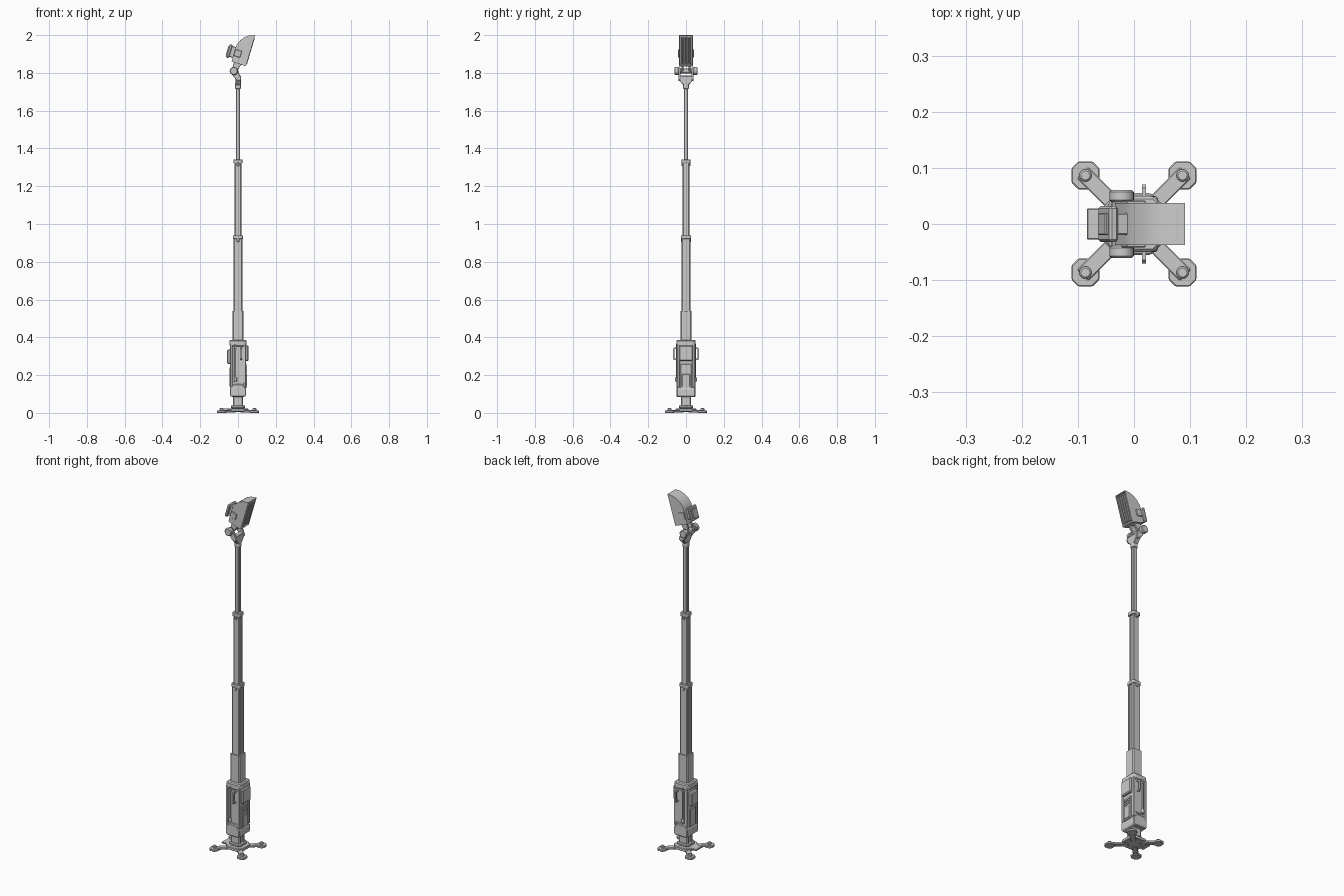
import bpy, bmesh, math
from mathutils import Vector, Matrix


def finish(name, bm, bevel=0.0, smooth=False):
    bmesh.ops.recalc_face_normals(bm, faces=bm.faces)
    me = bpy.data.meshes.new(name)
    bm.to_mesh(me)
    bm.free()
    ob = bpy.data.objects.new(name, me)
    bpy.context.collection.objects.link(ob)
    if smooth:
        bpy.context.view_layer.objects.active = ob
        ob.select_set(True)
        bpy.ops.object.shade_smooth_by_angle(angle=math.radians(35))
        ob.select_set(False)
    if bevel:
        m = ob.modifiers.new("bevel", 'BEVEL')
        m.width, m.segments, m.limit_method = bevel, 1, 'ANGLE'
    return ob


def box(name, c, s, bevel=0.0, ry=0.0, rz=0.0):
    bm = bmesh.new()
    M = Matrix.Translation(c) @ Matrix.Rotation(rz, 4, 'Z') @ Matrix.Rotation(ry, 4, 'Y')
    bmesh.ops.create_cube(bm, size=1, matrix=M @ Matrix.Diagonal((*s, 1)))
    return finish(name, bm, bevel)


def cyl(name, c, r, h, axis='Z', r2=None, seg=20, bevel=0.0):
    bm = bmesh.new()
    R = {'Z': Matrix(), 'Y': Matrix.Rotation(-math.pi / 2, 4, 'X'),
         'X': Matrix.Rotation(math.pi / 2, 4, 'Y')}[axis].to_4x4()
    bmesh.ops.create_cone(bm, cap_ends=True, segments=seg, radius1=r, radius2=r if r2 is None else r2,
                          depth=h, matrix=Matrix.Translation(c) @ R)
    return finish(name, bm, bevel, seg > 8)


def prism(name, pts, plane, a, b, bevel=0.0, inset=None, smooth=False):
    # extrude a 2D outline along the axis missing from 'plane'
    put = {'xy': lambda p, q, t: (p, q, t), 'xz': lambda p, q, t: (p, t, q),
           'yz': lambda p, q, t: (t, p, q)}[plane]
    bm = bmesh.new()
    f = bm.faces.new([bm.verts.new(put(p, q, a)) for p, q in pts])
    ext = bmesh.ops.extrude_face_region(bm, geom=[f])['geom']
    off = Vector(put(0, 0, b - a))
    bmesh.ops.translate(bm, verts=[v for v in ext if isinstance(v, bmesh.types.BMVert)], vec=off)
    bmesh.ops.recalc_face_normals(bm, faces=bm.faces)
    if inset:
        bm.faces.ensure_lookup_table()
        face = max(bm.faces, key=lambda g: g.normal.x)
        bmesh.ops.inset_region(bm, faces=[face], thickness=inset[0])
        bmesh.ops.inset_region(bm, faces=[face], thickness=0.001, depth=-inset[1])
    return finish(name, bm, bevel, smooth)


def chamfered(hx, hy, c):
    return [(hx, hy - c), (hx - c, hy), (c - hx, hy), (-hx, hy - c),
            (-hx, c - hy), (c - hx, -hy), (hx - c, -hy), (hx, c - hy)]


def grooved(h, c, g, d):
    # chamfered square with a channel down the +x and -x faces
    half = [(h, -h + c), (h, -g), (h - d, -g), (h - d, g), (h, g), (h, h - c), (h - c, h)]
    return half + [(c - h, h)] + [(-x, -y) for x, y in half[:6]] + [(c - h, -h), (h - c, -h)]


# --- base with four feet
prism("base_hub", chamfered(0.055, 0.055, 0.025), 'xy', 0.006, 0.024, 0.003)
prism("base_step", chamfered(0.038, 0.038, 0.014), 'xy', 0.024, 0.040, 0.004)
box("foot_pedal", (-0.058, 0, 0.019), (0.052, 0.056, 0.010), 0.002)
for sx in (-1, 1):
    for sy in (-1, 1):
        ang = math.atan2(sy, sx)
        box("leg", (0.056 * sx, 0.056 * sy, 0.009), (0.10, 0.028, 0.012), 0.002, rz=ang)
        pad = [(0.0865 * sx + x, 0.0865 * sy + y) for x, y in chamfered(0.025, 0.025, 0.0125)]
        prism("foot_pad", pad, 'xy', 0.0, 0.012, 0.002)
        cyl("foot_bolt", (0.0865 * sx, 0.0865 * sy, 0.018), 0.011, 0.014, seg=16, bevel=0.003)

# --- post below the body
prism("lower_post", grooved(0.027, 0.006, 0.010, 0.005), 'xy', 0.036, 0.10)

# --- body housing
prism("body_housing", chamfered(0.040, 0.045, 0.008), 'xy', 0.09, 0.375)
prism("body_cap", chamfered(0.045, 0.050, 0.010), 'xy', 0.352, 0.386, 0.005)
cup = [(-0.043, 0.092), (-0.036, 0.085), (0.036, 0.085), (0.043, 0.092),
       (0.043, 0.128), (0.022, 0.152), (-0.022, 0.152), (-0.043, 0.135)]
prism("body_skirt", cup, 'xz', -0.050, 0.050, 0.004)
for sx in (-1, 1):
    for sy in (-1, 1):
        box("corner_rail", (0.036 * sx, 0.041 * sy, 0.25), (0.014, 0.016, 0.23), 0.003)
box("front_panel", (0.046, 0, 0.316), (0.020, 0.072, 0.082), 0.005)
box("back_box", (-0.046, 0, 0.298), (0.022, 0.062, 0.076), 0.005)
box("back_plate", (-0.041, 0, 0.19), (0.008, 0.050, 0.10), 0.002)
box("vent_frame", (0.041, 0, 0.195), (0.008, 0.056, 0.128), 0.002)
for i in range(4):
    box("vent_slat", (0.045, 0, 0.247 - 0.010 * i), (0.006, 0.044, 0.005))
box("vent_door", (0.045, 0, 0.172), (0.006, 0.040, 0.066), 0.002)

# --- side handles and latch rods
U = [(0.044, 0.280), (0.064, 0.280), (0.070, 0.287), (0.070, 0.338), (0.064, 0.345), (0.044, 0.345),
     (0.044, 0.337), (0.060, 0.337), (0.062, 0.335), (0.062, 0.290), (0.060, 0.288), (0.044, 0.288)]
for s in (-1, 1):
    prism("side_handle", [(y * s, z) for y, z in U], 'yz', 0.014, 0.021)
    box("side_panel", (0.006, 0.0455 * s, 0.255), (0.054, 0.005, 0.19), 0.002)
    cyl("latch_rod", (-0.014, 0.050 * s, 0.27), 0.004, 0.19, seg=10)
    cyl("latch_knob", (-0.014, 0.051 * s, 0.177), 0.008, 0.022, seg=12, bevel=0.002)
    box("latch_clip", (-0.014, 0.049 * s, 0.345), (0.014, 0.010, 0.014), 0.002)

# --- telescopic mast
prism("mast_sleeve", chamfered(0.029, 0.029, 0.005), 'xy', 0.38, 0.54)
for n, (h, z0, z1) in enumerate([(0.0235, 0.53, 0.93), (0.0175, 0.92, 1.33), (0.0115, 1.32, 1.74)]):
    prism("mast_section", grooved(h, h * 0.2, h * 0.4, h * 0.18), 'xy', z0, z1)
for h, z in [(0.0265, 0.929), (0.0235, 1.331)]:
    prism("mast_collar", chamfered(h, h, 0.006), 'xy', z - 0.009, z + 0.011, 0.002)
    for s in (-1, 1):
        box("collar_lock", (0, s * (h - 0.004), z - 0.014), (0.014, 0.010, 0.018), 0.002)

# --- tilt yoke on top of the mast
prism("mast_tip", chamfered(0.015, 0.015, 0.004), 'xy', 1.715, 1.745, 0.002)
yoke = [(-0.014, 1.735), (0.014, 1.735), (0.040, 1.765), (0.040, 1.785),
        (-0.040, 1.785), (-0.040, 1.765)]
ob = prism("yoke_base", yoke, 'yz', -0.013, 0.015, 0.003)
arm = [(-0.012, 1.765), (0.006, 1.755), (0.018, 1.768), (0.000, 1.812),
       (-0.012, 1.828), (-0.030, 1.828), (-0.040, 1.812), (-0.034, 1.795)]
for s in (-1, 1):
    prism("yoke_arm", arm, 'xz', 0.030 * s, 0.041 * s, 0.002)
    cyl("tilt_knob", (-0.022, 0.050 * s, 1.810), 0.022, 0.022, 'Y', bevel=0.004)
cyl("tilt_axle", (-0.022, 0, 1.810), 0.012, 0.084, 'Y')
lug = [(-0.036, 1.806), (-0.022, 1.796), (-0.008, 1.806), (0.022, 1.850), (-0.018, 1.868)]
for s in (-1, 1):
    prism("tilt_lug", lug, 'xz', 0.012 * s, 0.024 * s, 0.002)

# --- lamp head
head = [(0.042, 1.835), (0.091, 2.0), (0.058, 1.998), (0.034, 1.989), (0.012, 1.973),
        (-0.006, 1.951), (-0.017, 1.925), (-0.034, 1.860)]
prism("lamp_head", head, 'xz', -0.037, 0.037, inset=(0.006, 0.014), smooth=True)
tilt = math.atan2(0.049, 0.165)
for i in range(4):
    box("lamp_tube", (0.062, -0.0225 + 0.015 * i, 1.919), (0.014, 0.009, 0.145), 0.002, ry=tilt)
for s in (-1, 1):
    box("lamp_side_plate", (-0.001, 0.038 * s, 1.903), (0.036, 0.008, 0.036), 0.002, ry=tilt)
# rear pack behind the lamp
box("rear_mount", (-0.028, 0, 1.911), (0.030, 0.040, 0.060), 0.003, ry=tilt)
box("rear_pack", (-0.046, 0, 1.915), (0.016, 0.064, 0.074), 0.004, ry=tilt)
box("rear_cover", (-0.054, 0, 1.917), (0.008, 0.040, 0.050), 0.002, ry=tilt)
